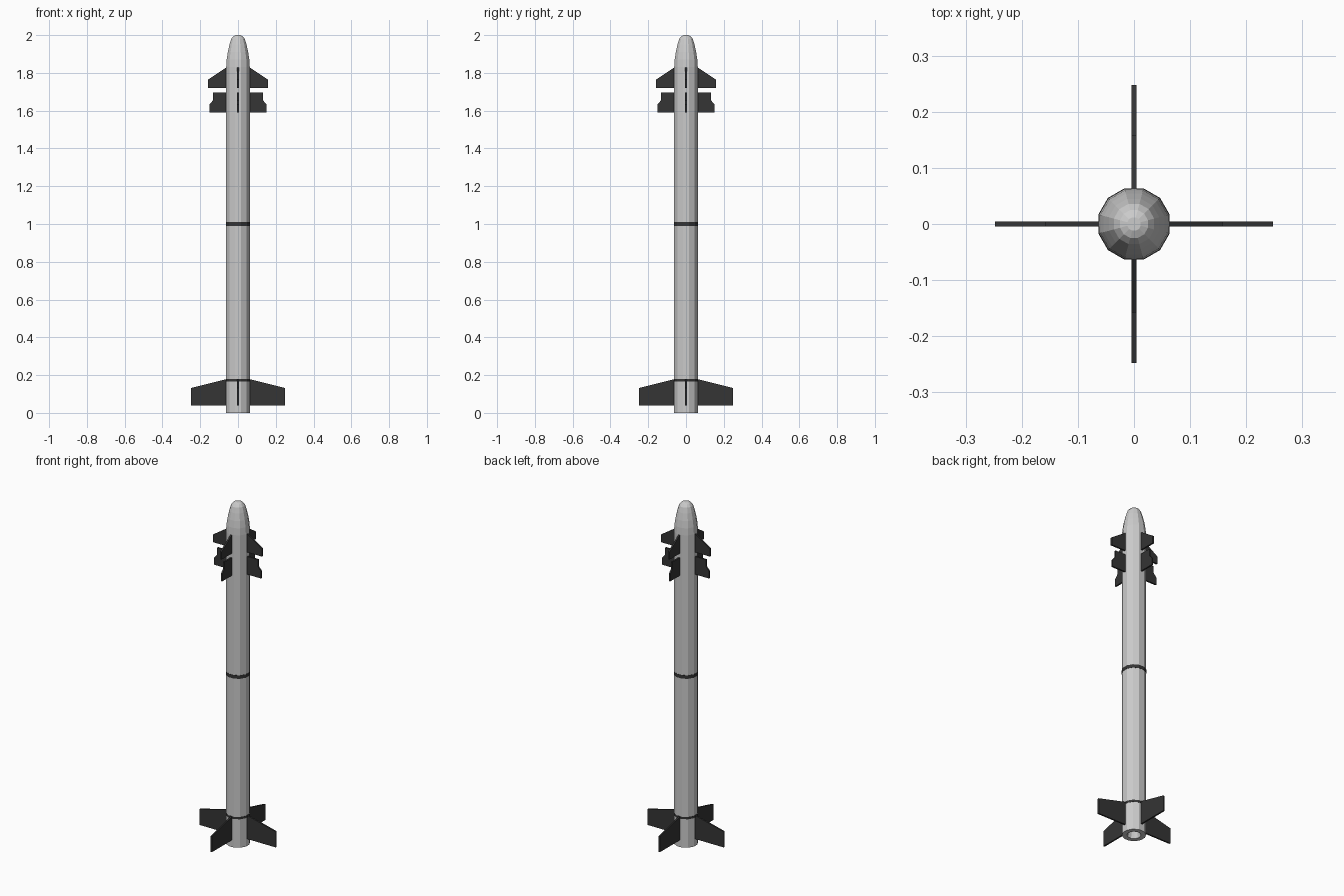
import bpy, bmesh
from math import pi, sin, cos

if "Cube" in bpy.data.objects:
    bpy.data.objects.remove(bpy.data.objects["Cube"])

SIDES = 12
dark = bpy.data.materials.new("dark_paint")
dark.diffuse_color = (0.035, 0.035, 0.035, 1)
dark.use_nodes = True
dark.node_tree.nodes["Principled BSDF"].inputs["Base Color"].default_value = dark.diffuse_color


def finish(bm, name, mat=None):
    bmesh.ops.recalc_face_normals(bm, faces=bm.faces)
    mesh = bpy.data.meshes.new(name)
    bm.to_mesh(mesh)
    bm.free()
    obj = bpy.data.objects.new(name, mesh)
    bpy.context.collection.objects.link(obj)
    if mat:
        mesh.materials.append(mat)
    return obj


def lathe(name, profile, mat=None, closed=False):
    """Revolve (apothem, z) points into a 12-sided solid with flats facing the axes."""
    bm = bmesh.new()
    rings = []
    for a, z in profile:
        r = a / cos(pi / SIDES)
        angles = [(i + 0.5) * 2 * pi / SIDES for i in range(SIDES)]
        rings.append([bm.verts.new((r * cos(t), r * sin(t), z)) for t in angles])
    pairs = list(zip(rings, rings[1:]))
    if closed:
        pairs.append((rings[-1], rings[0]))
    else:
        bm.faces.new(rings[0])
        bm.faces.new(rings[-1])
    for lo, hi in pairs:
        for i in range(SIDES):
            j = (i + 1) % SIDES
            bm.faces.new((lo[i], lo[j], hi[j], hi[i]))
    return finish(bm, name, mat)


def fins(name, outline, thick=0.009):
    """Four plates from one (radius, z) outline."""
    for k in range(4):
        bm = bmesh.new()
        face = bm.faces.new([bm.verts.new((x, -thick / 2, z)) for x, z in outline])
        ext = bmesh.ops.extrude_face_region(bm, geom=[face])
        moved = [v for v in ext["geom"] if isinstance(v, bmesh.types.BMVert)]
        bmesh.ops.translate(bm, verts=moved, vec=(0, thick, 0))
        obj = finish(bm, f"{name}_{k + 1}", dark)
        obj.rotation_euler.z = k * pi / 2


# Body with recessed exhaust and rounded nose
lathe("body", [(0.022, 0.05), (0.036, 0.0), (0.0625, 0.0), (0.0625, 1.83),
               (0.060, 1.87), (0.054, 1.91), (0.045, 1.95), (0.036, 1.98),
               (0.025, 1.994), (0.012, 2.0)])

# Dark bands around the body
for name, z0, z1 in (("middle_band", 0.99, 1.01), ("tail_band", 0.167, 0.18)):
    lathe(name, [(0.060, z0), (0.0635, z0), (0.0635, z1), (0.060, z1)], dark, closed=True)

# Tail fins, nose fins and notched control fins
fins("tail_fin", [(0.055, 0.04), (0.248, 0.04), (0.248, 0.132), (0.0625, 0.178), (0.055, 0.178)])
fins("nose_fin", [(0.055, 1.72), (0.158, 1.72), (0.158, 1.765), (0.0625, 1.828), (0.055, 1.828)])
fins("control_fin", [(0.055, 1.59), (0.152, 1.59), (0.152, 1.632), (0.132, 1.655),
                     (0.132, 1.695), (0.055, 1.695)])
